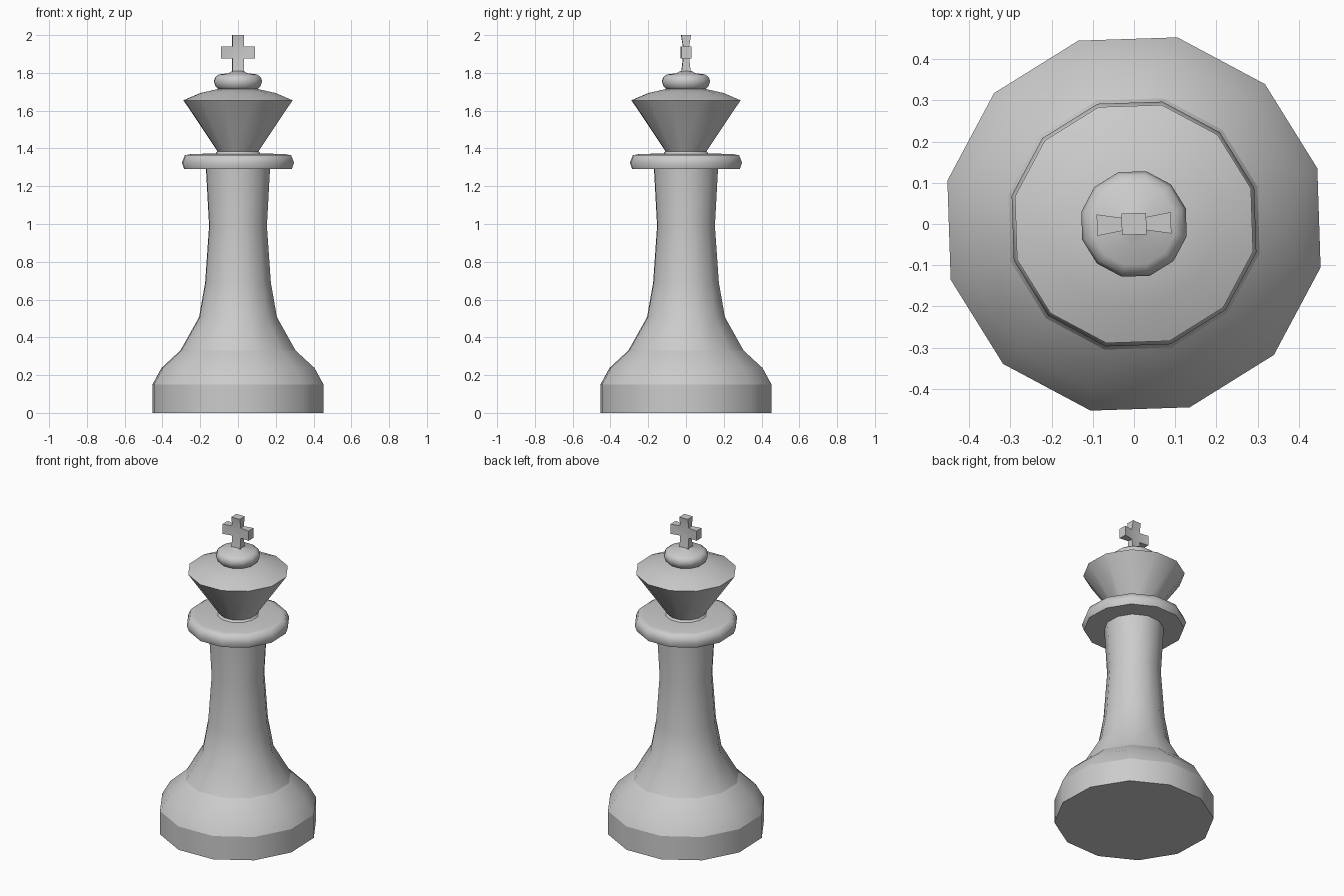
import bpy, bmesh
from math import radians, cos, sin, pi

if "Cube" in bpy.data.objects:
    bpy.data.objects.remove(bpy.data.objects["Cube"])

SIDES = 12
TWIST = radians(1.9)      # whole piece is turned very slightly
FLAT = 0.974              # silhouette half-width / corner radius


def finish(bm, name, angle):
    bmesh.ops.recalc_face_normals(bm, faces=bm.faces)
    me = bpy.data.meshes.new(name)
    bm.to_mesh(me)
    bm.free()
    me.shade_smooth()
    me.set_sharp_from_angle(angle=radians(angle))
    ob = bpy.data.objects.new(name, me)
    bpy.context.collection.objects.link(ob)
    return ob


def lathe(name, profile, angle=40):
    """Spin (half width, z) points into a closed 12-sided solid."""
    bm = bmesh.new()
    rings = []
    for w, z in profile:
        r = w / FLAT
        ring = []
        for i in range(SIDES):
            a = radians(15) + TWIST + 2 * pi * i / SIDES
            ring.append(bm.verts.new((r * cos(a), r * sin(a), z)))
        rings.append(ring)
    for lo, hi in zip(rings, rings[1:]):
        for i in range(SIDES):
            j = (i + 1) % SIDES
            bm.faces.new((lo[i], lo[j], hi[j], hi[i]))
    bm.faces.new(rings[0][::-1])
    bm.faces.new(rings[-1])
    return finish(bm, name, angle)


# Turned body
lathe("base_plinth", [(0.453, 0), (0.453, 0.15)])
lathe("base_shoulder", [(0.453, 0.15), (0.405, 0.238), (0.305, 0.33)])
lathe("stem", [(0.305, 0.33), (0.206, 0.507), (0.174, 0.69),
               (0.153, 0.99), (0.170, 1.30)])
lathe("collar", [(0.16, 1.29), (0.285, 1.29), (0.297, 1.325),
                 (0.281, 1.364), (0.25, 1.37), (0.12, 1.374)], 60)
lathe("crown", [(0.12, 1.372), (0.108, 1.385), (0.289, 1.655),
                (0.20, 1.693), (0.10, 1.716)])
lathe("finial_knob", [(0.10, 1.71), (0.118, 1.727), (0.128, 1.755),
                      (0.12, 1.778), (0.10, 1.792), (0.05, 1.798),
                      (0.03, 1.81)], 60)

# Cross: plus shape, thinner at the centre than at the arm ends
W, ARM, TOP, BOT, LO, HI = 0.03, 0.09, 2.0, 1.79, 1.877, 1.94
outline = [(-W, BOT), (W, BOT), (W, LO), (ARM, LO), (ARM, HI), (W, HI),
           (W, TOP), (-W, TOP), (-W, HI), (-ARM, HI), (-ARM, LO), (-W, LO)]
inner = (2, 5, 8, 11)
bm = bmesh.new()
sheets = []
for side in (-1, 1):
    sheets.append([bm.verts.new((x, side * (0.016 if i in inner else 0.026), z))
                   for i, (x, z) in enumerate(outline)])
for s in sheets:
    for q in ((0, 1, 2, 11), (2, 3, 4, 5), (5, 6, 7, 8), (8, 9, 10, 11), (2, 5, 8, 11)):
        bm.faces.new([s[k] for k in q])
for i in range(12):
    j = (i + 1) % 12
    bm.faces.new((sheets[0][i], sheets[0][j], sheets[1][j], sheets[1][i]))
cross = finish(bm, "top_cross", 30)
cross.rotation_euler.z = TWIST
